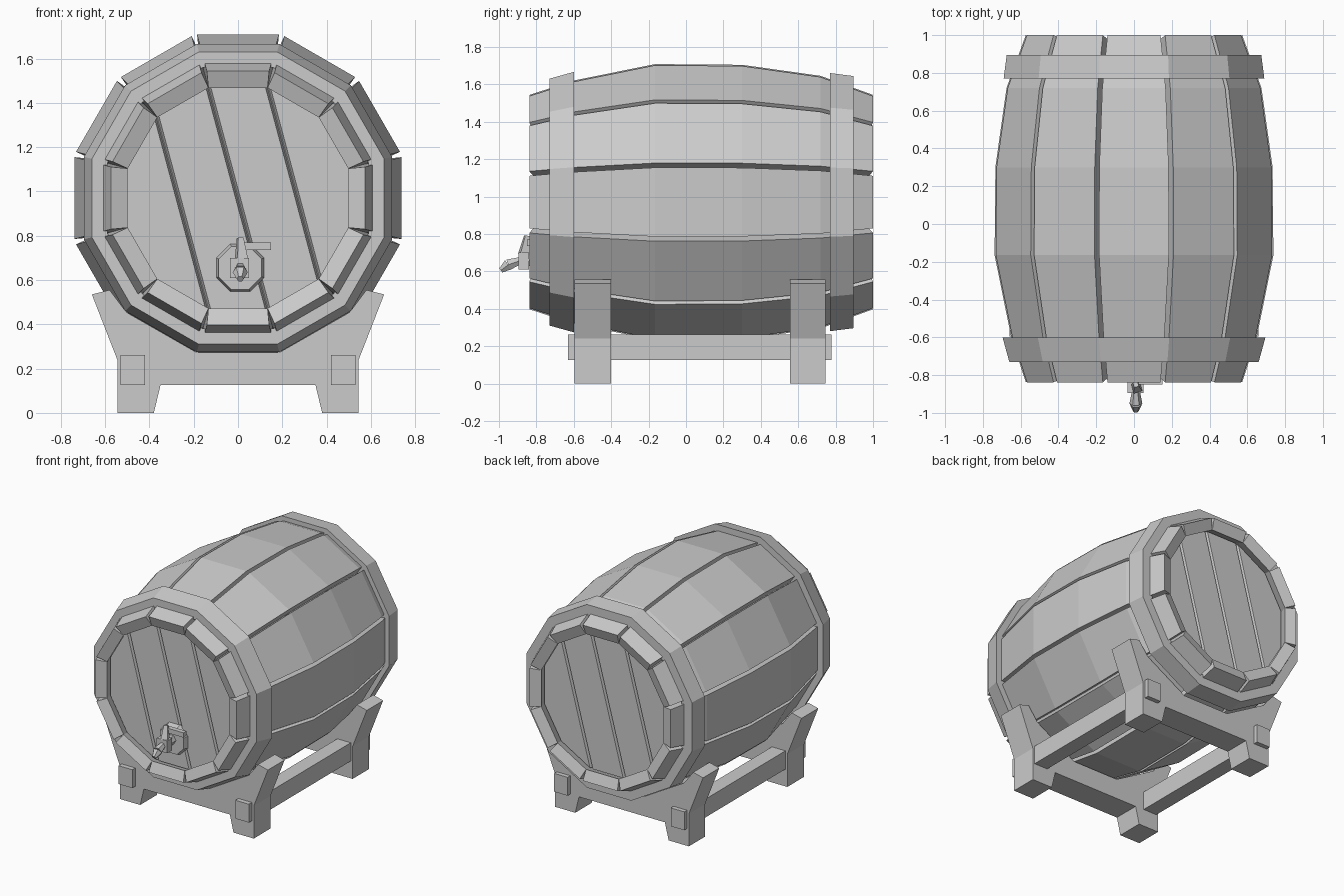
import bpy, bmesh, math
from mathutils import Vector, Matrix

if "Cube" in bpy.data.objects:
    bpy.data.objects.remove(bpy.data.objects["Cube"])

CZ = 0.97                       # height of the barrel axis
N = 12                          # staves
T = math.tan(math.pi / N)
COS = math.cos(math.pi / N)
STAVE = [(-0.838, 0.573), (-0.6, 0.65), (-0.165, 0.738),
         (0.3, 0.734), (0.72, 0.675), (1.0, 0.573)]   # (y, apothem)
THICK = 0.075
LEAN = {-0.838: 0.028, 1.0: -0.028}   # stave ends are cut square to the curve


def finish(bm, name):
    bmesh.ops.recalc_face_normals(bm, faces=bm.faces)
    me = bpy.data.meshes.new(name)
    bm.to_mesh(me)
    bm.free()
    ob = bpy.data.objects.new(name, me)
    bpy.context.collection.objects.link(ob)
    return ob


def skin(bm, loops, closed=False):
    """Bridge equal-length loops of points; cap the ends unless closed."""
    vs = [[bm.verts.new(p) for p in lp] for lp in loops]
    n = len(vs[0])
    pairs = list(zip(vs, vs[1:])) + ([(vs[-1], vs[0])] if closed else [])
    for a, b in pairs:
        for i in range(n):
            bm.faces.new((a[i], a[(i + 1) % n], b[(i + 1) % n], b[i]))
    if not closed:
        bm.faces.new(vs[0][::-1])
        bm.faces.new(vs[-1])


def box(name, x0, x1, y0, y1, z0, z1):
    bm = bmesh.new()
    skin(bm, [[(x0, y, z0), (x1, y, z0), (x1, y, z1), (x0, y, z1)] for y in (y0, y1)])
    return finish(bm, name)


def rod(name, a, b, r0, r1, sides):
    """Tapered prism from point a to point b."""
    a, b = Vector(a), Vector(b)
    d = b - a
    rot = d.to_track_quat('Z', 'Y').to_matrix().to_4x4()
    bm = bmesh.new()
    m = Matrix.Translation((a + b) / 2) @ rot @ Matrix.Rotation(math.pi / sides, 4, 'Z')
    bmesh.ops.create_cone(bm, cap_ends=True, segments=sides, radius1=r0,
                          radius2=r1, depth=d.length, matrix=m)
    return finish(bm, name)


def ngon(y, apothem):
    r = apothem / COS
    return [(r * math.cos(math.radians(15 + 30 * k)), y,
             CZ + r * math.sin(math.radians(15 + 30 * k))) for k in range(N)]


# Staves: slightly narrower outside than inside, leaving V-shaped gaps
for k in range(N):
    bm = bmesh.new()
    rot = Matrix.Rotation(2 * math.pi * k / N, 4, 'Y')
    loops = []
    for y, a in STAVE:
        wo, ai = a * T - 0.013, a - THICK
        wi, yi = ai * T, y + LEAN.get(y, 0)
        loops.append([Vector((0, 0, CZ)) + rot @ Vector(p) for p in
                      ((-wo, y, a), (wo, y, a), (wi, yi, ai), (-wi, yi, ai))])
    skin(bm, loops)
    finish(bm, f"stave_{k + 1}")

# Hoops
for name, y0, a0, y1, a1 in (("front_hoop", -0.73, 0.66, -0.6, 0.696),
                             ("back_hoop", 0.77, 0.69, 0.895, 0.674)):
    bm = bmesh.new()
    skin(bm, [ngon(y0, a0), ngon(y1, a1), ngon(y1, 0.59), ngon(y0, 0.59)], closed=True)
    finish(bm, name)


# Barrel heads: four planks with V-grooves cut from a dodecagon, plus a backing
def head(prefix, y, into, tilt):
    bm = bmesh.new()
    skin(bm, [ngon(y + into * 0.028, 0.515), ngon(y + into * 0.04, 0.515)])
    finish(bm, prefix + "_backing")
    d = Vector((math.cos(tilt), 0, math.sin(tilt)))
    c = Vector((0, y, CZ))
    for i in range(4):
        lo, hi = (i - 2) * 0.26 + 0.011, (i - 1) * 0.26 - 0.011
        bm = bmesh.new()
        skin(bm, [ngon(y, 0.515), ngon(y + into * 0.03, 0.515)])
        for off, s in ((lo, -1), (hi, 1)):
            if abs(off) > 0.4:
                continue
            res = bmesh.ops.bisect_plane(
                bm, geom=bm.verts[:] + bm.edges[:] + bm.faces[:],
                plane_co=c + d * off,
                plane_no=(d * s * 0.03 - Vector((0, into * 0.01, 0))).normalized(),
                clear_outer=True)
            cut = [e for e in res['geom_cut'] if isinstance(e, bmesh.types.BMEdge)]
            bmesh.ops.holes_fill(bm, edges=cut)
        finish(bm, f"{prefix}_plank_{i + 1}")


head("front_head", -0.75, 1, math.radians(15))
head("back_head", 0.912, -1, math.radians(-15))

# Cradle ends: half profile mirrored, top follows the barrel
half = [(0.35, 0.125), (0.38, 0), (0.545, 0), (0.545, 0.24), (0.66, 0.535),
        (0.58, 0.555), (0.505, 0.455), (0.185, 0.272)]
outline = half + [(-x, z) for x, z in reversed(half)]
for name, y0, y1 in (("front_cradle", -0.595, -0.4), ("back_cradle", 0.555, 0.745)):
    bm = bmesh.new()
    skin(bm, [[(x, y, z) for x, z in outline] for y in (y0, y1)])
    finish(bm, name)

# Rails joining the cradles
for side, s in (("left", -1), ("right", 1)):
    x0, x1 = sorted((s * 0.42, s * 0.53))
    box(side + "_rail", x0, x1, -0.63, 0.777, 0.127, 0.262)

# Tap: flange, body, spout and lever
rod("tap_flange", (0.01, -0.745, 0.655), (0.01, -0.785, 0.655), 0.118, 0.105, 8)
rod("tap_pipe", (0.01, -0.78, 0.66), (0.01, -0.85, 0.66), 0.035, 0.035, 6)
box("tap_body", -0.035, 0.05, -0.895, -0.84, 0.61, 0.7)
rod("tap_neck", (0.01, -0.88, 0.66), (0.01, -0.95, 0.635), 0.02, 0.034, 6)
rod("tap_spout", (0.01, -0.95, 0.635), (0.01, -0.99, 0.605), 0.034, 0.016, 6)
rod("tap_stem", (0.015, -0.868, 0.69), (0.01, -0.85, 0.79), 0.035, 0.018, 4)
box("tap_lever", 0.01, 0.15, -0.85, -0.815, 0.735, 0.77)
